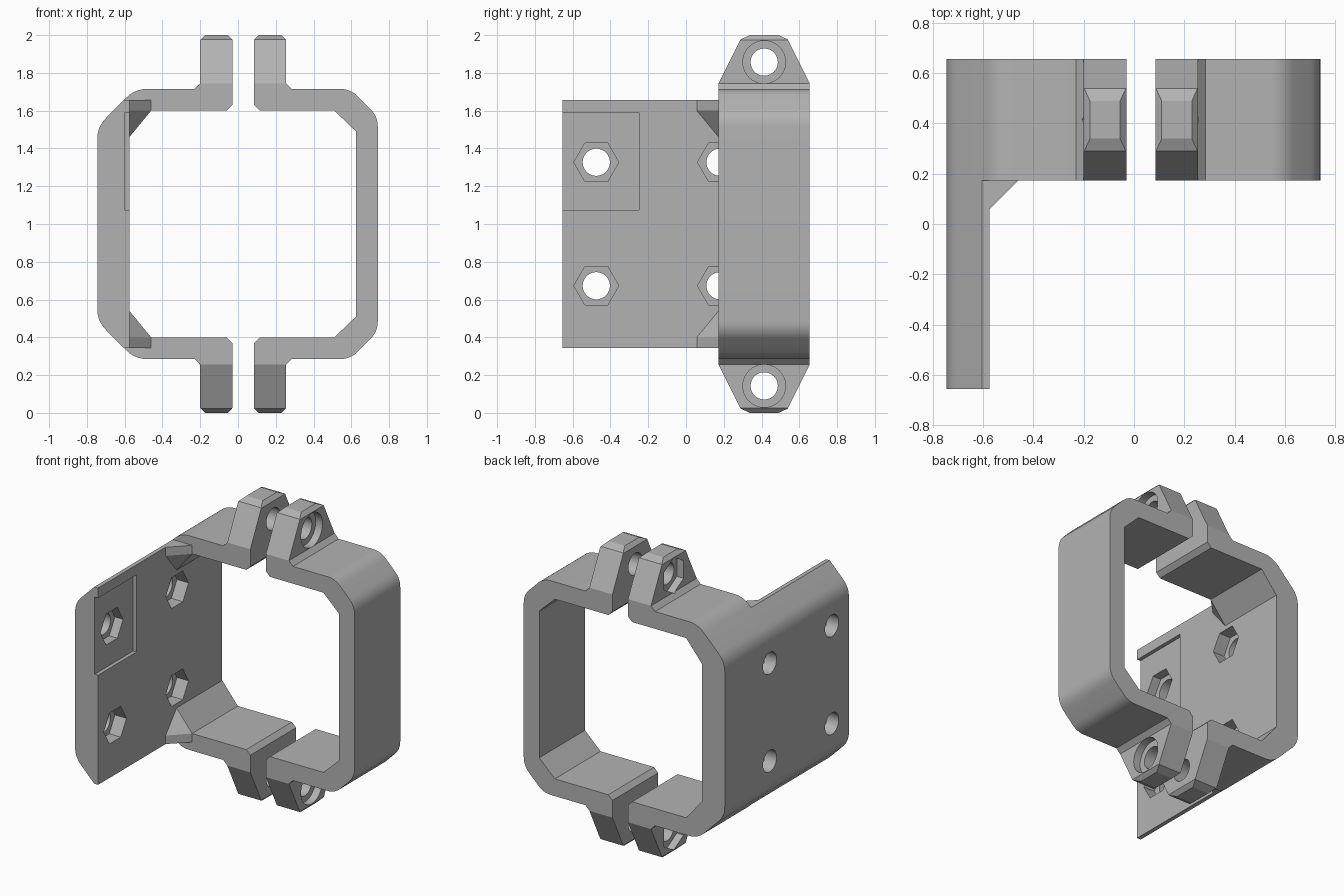
import bpy, bmesh, math
from mathutils import Matrix, Vector

cube = bpy.data.objects.get("Cube")
if cube:
    bpy.data.objects.remove(cube)

grey = bpy.data.materials.new("plain grey")
grey.use_nodes = True
COLOUR = (0.45, 0.45, 0.45, 1)
grey.diffuse_color = COLOUR
grey.node_tree.nodes["Principled BSDF"].inputs["Base Color"].default_value = COLOUR

BACK, FRONT, PLATE_FRONT = 0.655, 0.173, -0.655
LUG_Y = (BACK + FRONT) / 2


def make_object(name, bm):
    bmesh.ops.recalc_face_normals(bm, faces=bm.faces)
    mesh = bpy.data.meshes.new(name)
    bm.to_mesh(mesh)
    bm.free()
    mesh.materials.append(grey)
    obj = bpy.data.objects.new(name, mesh)
    bpy.context.collection.objects.link(obj)
    return obj


def fillet(prev, corner, following, reach, steps=8):
    """Round one profile corner with a tangent curve."""
    p, c, n = Vector(prev), Vector(corner), Vector(following)
    a, b = c + (p - c).normalized() * reach, c + (n - c).normalized() * reach
    ts = [i / steps for i in range(steps + 1)]
    return [tuple(a * (1 - t) ** 2 + c * 2 * t * (1 - t) + b * t * t) for t in ts]


def mirrored(upper):
    """Close a profile by mirroring its upper half about z = 1."""
    return upper + [(x, 2 - z) for x, z in reversed(upper)]


def extrude(profile, y0, y1):
    bm = bmesh.new()
    face = bm.faces.new([bm.verts.new((x, y0, z)) for x, z in profile])
    new = bmesh.ops.extrude_face_region(bm, geom=[face])["geom"]
    bmesh.ops.translate(bm, vec=(0, y1 - y0, 0),
                        verts=[v for v in new if isinstance(v, bmesh.types.BMVert)])
    return bm


def clip(bm, point, normal):
    """Cut away everything beyond a plane and cap the cut."""
    bmesh.ops.bisect_plane(bm, geom=bm.verts[:] + bm.edges[:] + bm.faces[:], dist=1e-5,
                           plane_co=point, plane_no=normal, clear_outer=True)
    bmesh.ops.holes_fill(bm, edges=[e for e in bm.edges if e.is_boundary], sides=0)


def boolean(obj, other, operation):
    mod = obj.modifiers.new(operation, "BOOLEAN")
    mod.operation, mod.object, mod.solver = operation, other, "EXACT"
    graph = bpy.context.evaluated_depsgraph_get()
    mesh = bpy.data.meshes.new_from_object(obj.evaluated_get(graph))
    obj.modifiers.clear()
    obj.data = mesh
    bpy.data.objects.remove(other)


def drill(obj, x0, x1, y, z, radius, sides=48, turn=0):
    """Cut a round or six-sided hole along x."""
    bm = bmesh.new()
    place = (Matrix.Translation(((x0 + x1) / 2, y, z)) @ Matrix.Rotation(math.pi / 2, 4, "Y")
             @ Matrix.Rotation(turn, 4, "Z"))
    bmesh.ops.create_cone(bm, cap_ends=True, segments=sides, radius1=radius,
                          radius2=radius, depth=abs(x1 - x0), matrix=place)
    boolean(obj, make_object("cutter", bm), "DIFFERENCE")


def outer_corner(s, wall, cut, reach):
    """Rounded and chamfered outer corner, from the wall to the top."""
    a, b = (s * wall, 1.715 - cut), (s * (wall - cut), 1.715)
    return fillet((s * wall, 1), a, b, reach) + fillet(a, b, (0, 1.715), reach)


def clamp_half(name, s, lug, wall, cut, reach, inner):
    """Half of the clamp band with a bolting lug at each end."""
    lug_profile = [(.115, 1.715), (.085, 1.745), (.085, 1.975), (.06, 2), (-.06, 2),
                   (-.085, 1.975), (-.085, 1.63), (-.055, 1.6)]
    upper = outer_corner(s, wall, cut, reach) + [(lug + s * x, z) for x, z in lug_profile] + inner
    bm = extrude(mirrored(upper), FRONT, BACK)
    # Taper the lugs towards their tips
    for up in (1, -1):
        for side in (1, -1):
            for y, z, run, rise in ((.241, .745, .115, .23), (.13, .975, .055, .025)):
                clip(bm, (0, LUG_Y + side * y, 1 + up * z), (0, side * rise, up * run))
    return make_object(name, bm)


LUG_L, LUG_R = 0.17, -0.115
left_half = clamp_half("left_clamp_half", 1, LUG_L, .74, .145, .055, [(.51, 1.6), (.625, 1.49)])
right_half = clamp_half("right_clamp_half", -1, LUG_R, .745, .2, .065,
                        [(-.46, 1.6), (-.575, 1.46)])

# Mounting plate, trimmed flat at top and bottom
plate = extrude(mirrored(outer_corner(-1, .745, .2, .065) + [(-.575, 1.715)]), PLATE_FRONT, FRONT)
for up in (1, -1):
    clip(plate, (0, 0, 1 + up * .657), (0, 0, up))
boolean(right_half, make_object("mounting_plate", plate), "UNION")

# Corner gussets between plate and band
for up in (1, -1):
    bm = bmesh.new()
    for x, y, z in ((-.59, FRONT, .657), (-.46, FRONT, .657), (-.46, FRONT, .6),
                    (-.575, FRONT, .46), (-.575, .057, .657), (-.575, .057, .6),
                    (-.59, .057, .657), (-.59, FRONT, .46),
                    (-.46, FRONT + .02, .657), (-.46, FRONT + .02, .6),
                    (-.59, FRONT + .02, .46)):
        bm.verts.new((x, y, 1 + up * z))
    bmesh.ops.convex_hull(bm, input=bm.verts[:])
    boolean(right_half, make_object("gusset", bm), "UNION")

# Shallow rectangular pocket at the front of the plate
bm = bmesh.new()
bmesh.ops.create_cube(bm, size=1, matrix=Matrix.Translation((-.55, -.455, 1.3325))
                      @ Matrix.Diagonal((.1, .41, .515, 1)))
boolean(right_half, make_object("pocket", bm), "DIFFERENCE")

# Plate bolt holes with nut traps on the inside
for y in (-.475, .18):
    for z in (.673, 1.327):
        drill(right_half, -.9, -.4, y, z, .072)
        drill(right_half, -.66, -.45, y, z, .119, 6)

# Lug bolt holes: round counterbores on the left, nut traps on the right
for z in (.143, 1.857):
    for half, lug in ((left_half, LUG_L), (right_half, LUG_R)):
        drill(half, lug - .15, lug + .15, LUG_Y, z, .072)
    drill(left_half, LUG_L + .035, LUG_L + .1, LUG_Y, z, .113)
    drill(right_half, LUG_R - .1, LUG_R - .035, LUG_Y, z, .119, 6, math.pi / 6)

for obj in (left_half, right_half):
    bpy.ops.object.select_all(action="DESELECT")
    obj.select_set(True)
    bpy.context.view_layer.objects.active = obj
    bpy.ops.object.shade_smooth_by_angle(angle=math.radians(20))
